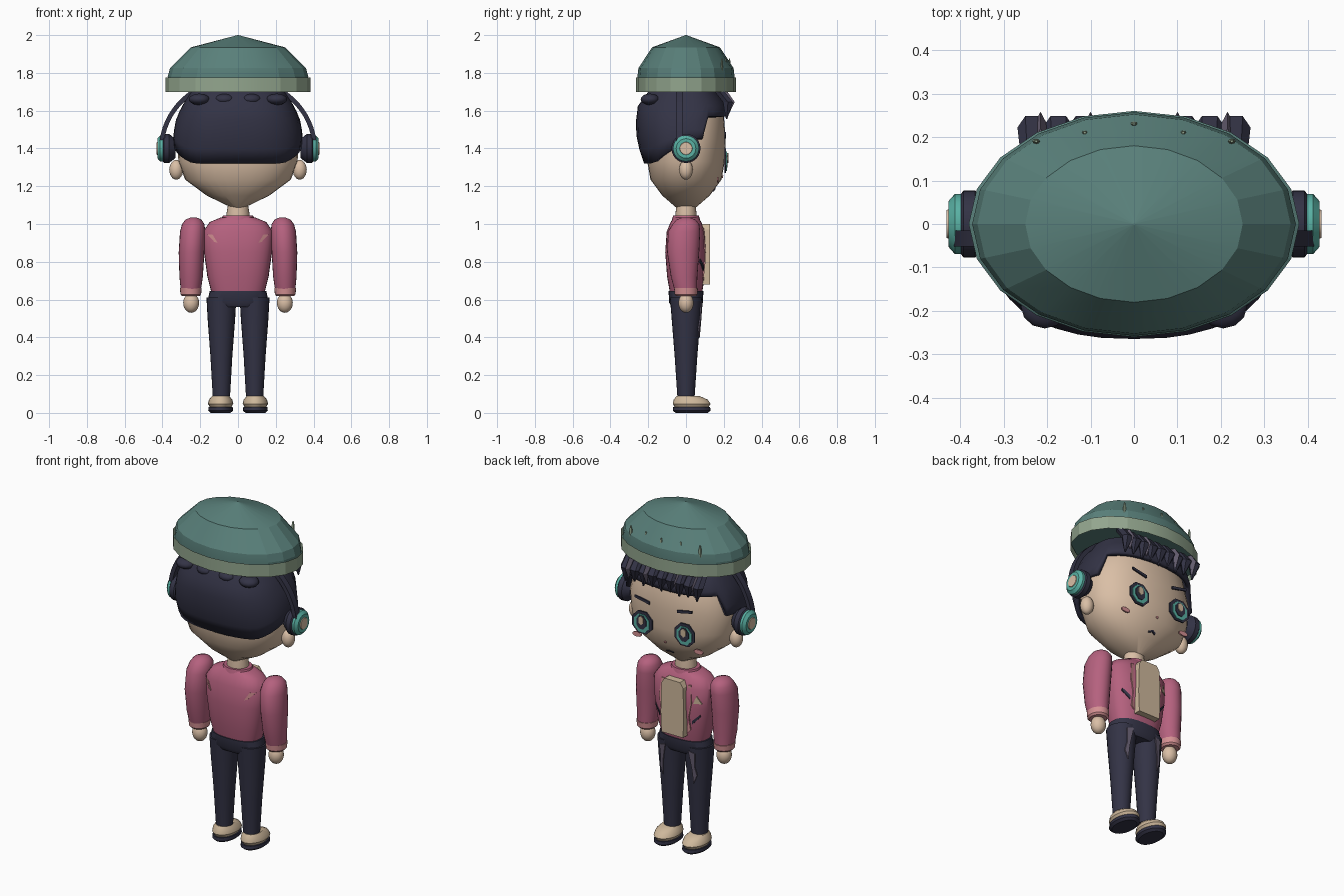
import bpy, bmesh, math
from mathutils import Matrix

if "Cube" in bpy.data.objects:
    bpy.data.objects.remove(bpy.data.objects["Cube"])


def material(name, rgb):
    m = bpy.data.materials.new(name)
    m.use_nodes = True
    m.diffuse_color = (*rgb, 1)
    m.node_tree.nodes["Principled BSDF"].inputs["Base Color"].default_value = (*rgb, 1)
    return m


SKIN = material("skin", (.70, .52, .38))
PINK = material("jacket pink", (.46, .12, .21))
ROSE = material("light rose", (.66, .28, .29))
NAVY = material("navy", (.033, .033, .06))
HAT = material("hat green", (.10, .215, .195))
BAND = material("pale green", (.29, .38, .27))
TEAL = material("teal", (.10, .44, .37))
CREAM = material("cream", (.62, .48, .33))
GREY = material("purple grey", (.13, .11, .16))


def finish(name, bm, mat, angle=35):
    """Turn a bmesh into a shaded object."""
    bmesh.ops.recalc_face_normals(bm, faces=bm.faces)
    mesh = bpy.data.meshes.new(name)
    bm.to_mesh(mesh)
    bm.free()
    ob = bpy.data.objects.new(name, mesh)
    bpy.context.collection.objects.link(ob)
    mesh.materials.append(mat)
    if angle:
        bpy.ops.object.select_all(action='DESELECT')
        ob.select_set(True)
        bpy.context.view_layer.objects.active = ob
        bpy.ops.object.shade_smooth_by_angle(angle=math.radians(angle))
    return ob


def power(v, n):
    return math.copysign(abs(v) ** (2 / n), v)


def loft(name, rings, mat, n=2, seg=24, angle=35, caps=True, matrix=None):
    """Skin rings of (z, rx, ry, cx, cy); n makes the section boxier."""
    bm = bmesh.new()
    rows = []
    for ring in rings:
        z, rx, ry, cx, cy = (*ring, 0, 0)[:5]
        ts = [2 * math.pi * i / seg for i in range(seg)]
        rows.append([bm.verts.new((cx + rx * power(math.cos(t), n),
                                   cy + ry * power(math.sin(t), n), z)) for t in ts])
    for a, b in zip(rows, rows[1:]):
        for i in range(seg):
            j = (i + 1) % seg
            bm.faces.new((a[i], a[j], b[j], b[i]))
    if caps:
        bm.faces.new(rows[0])
        bm.faces.new(rows[-1])
    if matrix:
        bm.transform(matrix)
    return finish(name, bm, mat, angle)


def ball(name, centre, size, mat, seg=20):
    bm = bmesh.new()
    bmesh.ops.create_uvsphere(bm, u_segments=seg, v_segments=12, radius=1,
                              matrix=Matrix.Translation(centre) @ Matrix.Diagonal((*size, 1)))
    return finish(name, bm, mat)


def radii(rings, z):
    """Interpolated rx, ry of a ring list at height z."""
    for a, b in zip(rings, rings[1:]):
        if z <= b[0]:
            f = max(0, (z - a[0]) / (b[0] - a[0]))
            return a[1] + f * (b[1] - a[1]), a[2] + f * (b[2] - a[2])
    return rings[-1][1:3]


def plate(name, points, mat, y=None, rings=None, n=2, cx=0, side=1, depth=.008):
    """Thin plate of (x, z) points, flat at y or laid on a lofted surface."""
    bm = bmesh.new()
    front, back = [], []
    for x, z in points:
        d = y
        if rings:
            rx, ry = radii(rings, z)
            d = side * (.006 + ry * (1 - min(.98, abs((x - cx) / rx)) ** n) ** (1 / n))
        front.append(bm.verts.new((x, d, z)))
        back.append(bm.verts.new((x, d - side * depth, z)))
    bm.faces.new(front)
    bm.faces.new(back)
    for i in range(len(points)):
        j = (i + 1) % len(points)
        bm.faces.new((front[i], front[j], back[j], back[i]))
    return finish(name, bm, mat, 0)


def disc(cx, cz, rx, rz, seg=8):
    ts = [2 * math.pi * (i + .5) / seg for i in range(seg)]
    return [(cx + rx * math.cos(t), cz + rz * math.sin(t)) for t in ts]


# Head and neck
head = [(1.085, .03, .05), (1.15, .165, .125), (1.235, .28, .188), (1.33, .315, .205),
        (1.45, .325, .21), (1.58, .29, .2), (1.69, .2, .15)]
loft("head", head, SKIN, n=2.2, seg=32)
loft("neck", [(1.0, .06, .055), (1.06, .06, .055), (1.12, .05, .05)], SKIN)

# Hair cap: the lower edge follows the fringe, sideburns and nape
shape = [(1.32, .33, .222), (1.44, .345, .262), (1.54, .333, .265), (1.62, .3, .258), (1.70, .25, .2)]


def hairline(s):
    if s > .35:
        return 1.57
    if s > -.15:
        return 1.45
    return 1.32 + .08 * max(0, (s + .75) / .6)


bm = bmesh.new()
columns = []
for i in range(40):
    t = 2 * math.pi * i / 40
    s, low = math.sin(t), hairline(math.sin(t))
    column = []
    for k in range(6):
        z = low + (1.70 - low) * k / 5
        rx, ry = radii(shape, z)
        ry *= .85 if s > 0 else 1
        column.append(bm.verts.new((rx * power(math.cos(t), 2.5), ry * power(s, 2.5), z)))
    columns.append(column)
for i, a in enumerate(columns):
    b = columns[(i + 1) % 40]
    for k in range(5):
        bm.faces.new((a[k], b[k], b[k + 1], a[k + 1]))
bm.faces.new([c[-1] for c in columns])
hair = finish("hair_cap", bm, NAVY)
thick = hair.modifiers.new("thickness", 'SOLIDIFY')
thick.thickness, thick.offset = .025, -1

# Locks: pointed fringe in front, rounded tufts behind
for i in range(-4, 5):
    x = i * .058
    loft("fringe_lock", [(1.71, .03, .03, x, .17), (1.645, .036, .03, x, .222),
                         (1.555 + .01 * (i % 2), .004, .004, x + .01, .215)], NAVY, seg=6, angle=0)
for x in (-.215, -.1, .1, .215):
    loft("fringe_highlight", [(1.70, .014, .03, x, .19), (1.645, .016, .03, x, .228),
                              (1.58, .003, .004, x, .222)], GREY, seg=4, angle=0)
for x in (-.205, -.07, .07, .205):
    ball("back_tuft", (x, -.19, 1.66), (.055, .05, .03), NAVY, 12)

# Hat with open brim band, top button and small pegs
loft("hat", [(1.74, .37, .255), (1.78, .372, .257), (1.825, .36, .252), (1.935, .25, .18),
             (2.0, .002, .002)], HAT, seg=20, angle=15)
brim = loft("hat_band", [(1.70, .384, .266), (1.775, .384, .266)], BAND, seg=20, angle=15, caps=False)
loft("hat_underside", [(1.735, .38, .26), (1.74, .37, .255)], HAT, seg=20, angle=0)
ball("hat_button", (0, 0, 1.994), (.006, .006, .006), BAND, 8)
for x, y in ((-.225, .19), (-.113, .21), (0, .23), (.113, .21), (.225, .19)):
    loft("hat_peg", [(1.81, .009, .006, x, y), (1.85, .009, .006, x, y), (1.875, .003, .003, x, y)],
         BAND, seg=8)

# Headphone band: half ellipse with a flat section
bm = bmesh.new()
rows = []
for i in range(33):
    t = math.pi * i / 32
    rows.append([bm.verts.new(((.405 + d) * math.cos(t), y, 1.4 + (.37 + d) * math.sin(t)))
                 for d, y in ((-.012, -.052), (.012, -.052), (.012, -.015), (-.012, -.015))])
for a, b in zip(rows, rows[1:]):
    for k in range(4):
        m = (k + 1) % 4
        bm.faces.new((a[k], a[m], b[m], b[k]))
bm.faces.new(rows[0])
bm.faces.new(rows[-1])
finish("headphone_band", bm, NAVY)

# Torso
torso = [(.635, .14, .085), (.72, .162, .1), (.85, .18, .11), (.96, .185, .102),
         (1.01, .15, .082), (1.035, .09, .065)]
loft("jacket", torso, PINK, n=2.5, seg=32)
loft("collar", [(1.02, .09, .075), (1.045, .08, .068)], PINK)
plate("shirt_panel", [(-.07, .68), (.07, .68), (.075, .8), (.07, .97), (.05, 1.0),
                      (-.05, 1.0), (-.07, .97), (-.075, .8)], CREAM, y=.128, depth=.045)
plate("chest_patch", [(-.155, .88), (-.115, .88), (-.13, .925)], CREAM, rings=torso, n=2.5)
loft("hips", [(.56, .125, .075), (.585, .163, .09), (.645, .15, .092)], NAVY, n=2.5)

# Paired parts
leg = [(.09, .046, .046), (.3, .058, .06), (.5, .073, .076), (.61, .079, .085)]
for s, side in ((1, "left"), (-1, "right")):
    turn = Matrix.Translation((0, 0, 1.4)) @ Matrix.Rotation(s * math.pi / 2, 4, 'Y')
    loft(side + "_ear_cushion", [(.33, .05, .05), (.365, .077, .077), (.392, .077, .077),
                                 (.405, .06, .06)], NAVY, matrix=turn)
    loft(side + "_ear_cup", [(.39, .069, .069), (.412, .069, .069), (.427, .052, .052)], TEAL, matrix=turn)
    loft(side + "_ear_cup_centre", [(.42, .037, .037), (.431, .032, .032)], SKIN, matrix=turn)
    ball(side + "_ear", (s * .327, 0, 1.287), (.037, .036, .052), SKIN)

    # Face plates
    ex = s * .138
    plate(side + "_eye_rim", disc(ex, 1.335, .07, .07), NAVY, y=.212)
    plate(side + "_iris", disc(ex, 1.332, .053, .056), TEAL, y=.216)
    plate(side + "_pupil", disc(ex, 1.338, .034, .042), NAVY, y=.220)
    plate(side + "_eye_glint", disc(ex, 1.35, .018, .026, 6), CREAM, y=.224)
    plate(side + "_brow", [(s * .09, 1.452), (s * .185, 1.472), (s * .185, 1.486), (s * .09, 1.468)],
          NAVY, y=.213)
    plate(side + "_blush", disc(s * .2, 1.235, .03, .014, 10), ROSE, y=.172)

    # Arm, cuff and hand
    loft(side + "_sleeve", [(.64, .052, .058, s * .25), (.72, .062, .07, s * .248, -.01),
                            (.85, .068, .085, s * .246, -.015), (.96, .067, .085, s * .24, -.01),
                            (1.0, .059, .07, s * .237), (1.023, .042, .05, s * .236),
                            (1.035, .015, .02, s * .235)], PINK)
    loft(side + "_cuff", [(.618, .046, .05, s * .25), (.628, .055, .06, s * .25),
                          (.66, .057, .063, s * .25)], ROSE)
    ball(side + "_hand", (s * .248, 0, .582), (.042, .04, .052), SKIN)

    # Jacket trims
    plate(side + "_back_slash", [(s * .162, .945), (s * .135, .945), (s * .108, .90), (s * .125, .905)],
          ROSE, rings=torso, n=2.5, side=-1)
    plate(side + "_lapel_trim", [(s * .078, .70), (s * .095, .72), (s * .09, .8), (s * .105, .88),
                                 (s * .095, .98), (s * .078, .98)], ROSE, rings=torso, n=2.5)
    plate(side + "_pocket_slash", [(s * .105, .755), (s * .145, .80), (s * .145, .815), (s * .105, .775)],
          NAVY, rings=torso, n=2.5)

    # Leg and shoe
    loft(side + "_leg", [(z, rx, ry, s * .088) for z, rx, ry in leg], NAVY)
    plate(side + "_leg_stripe", [(s * .075, .59), (s * .115, .58), (s * .11, .5), (s * .12, .45),
                                 (s * .1, .40), (s * .095, .48)], GREY, rings=leg, cx=s * .088)
    loft(side + "_ankle", [(.07, .042, .044, s * .09), (.112, .043, .045, s * .09)], ROSE)
    loft(side + "_sole", [(0, .052, .085, s * .092, .03), (.012, .066, .1, s * .092, .03),
                          (.03, .064, .098, s * .092, .03)], NAVY)
    loft(side + "_shoe", [(.028, .055, .088, s * .092, .03), (.048, .067, .1, s * .092, .03),
                          (.07, .062, .09, s * .092, .025), (.09, .045, .06, s * .092, .01)], CREAM)

# Nose and mouth
plate("nose", disc(0, 1.25, .007, .007, 6), ROSE, rings=head)
plate("mouth", [(-.022, 1.172), (0, 1.18), (.022, 1.172), (.022, 1.18), (0, 1.188), (-.022, 1.18)],
      NAVY, rings=head)
